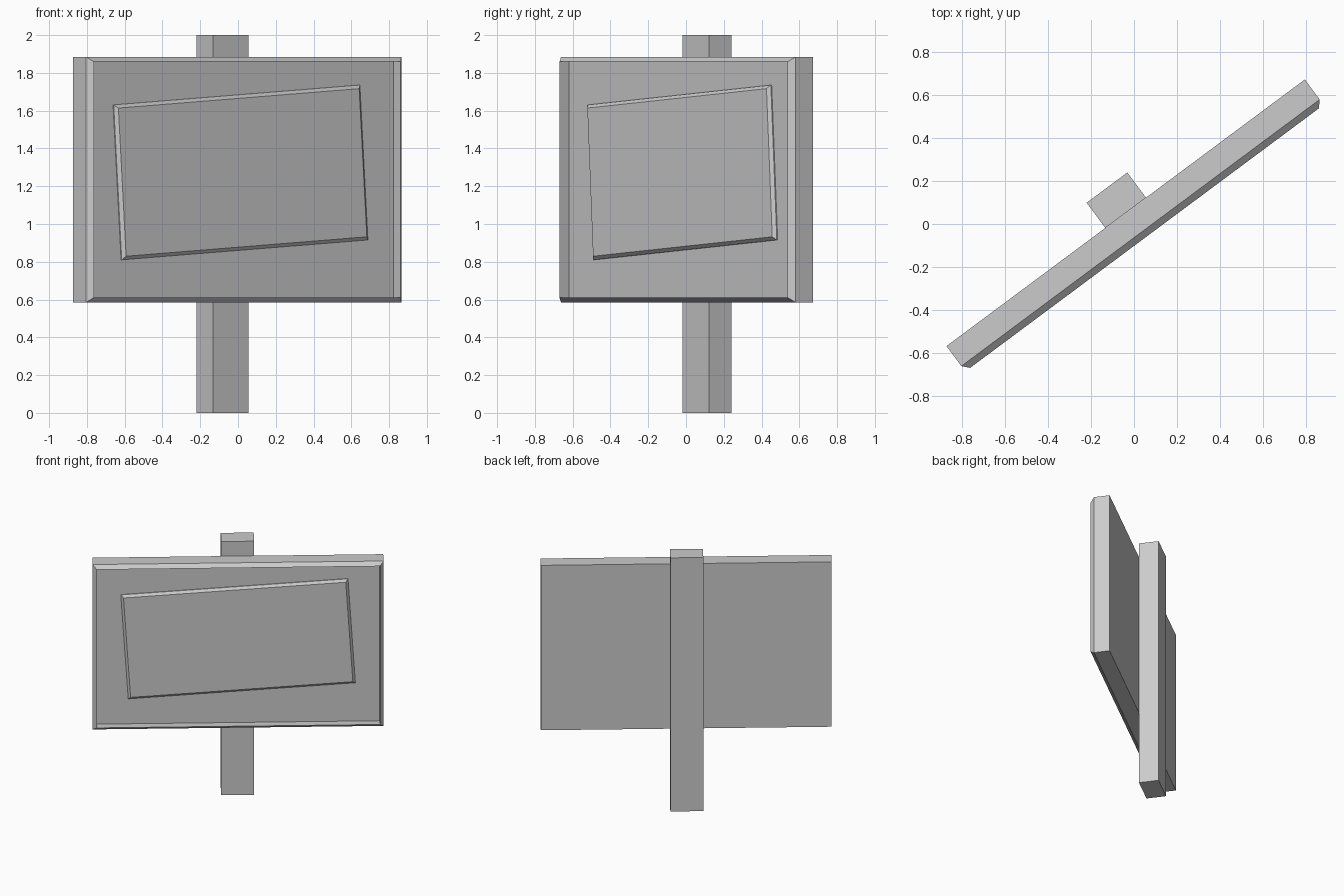
import bpy, bmesh, math
from mathutils import Matrix

if "Cube" in bpy.data.objects:
    bpy.data.objects.remove(bpy.data.objects["Cube"])

TURN = Matrix.Rotation(math.radians(36.65), 4, 'Z')   # whole sign is turned about z


def layered_block(name, layers, z, tilt=0.0):
    """Closed solid from rectangle loops (half width, half height, forward depth)."""
    bm = bmesh.new()
    loops = [[bm.verts.new((sx * w, -d, sz * h))
              for sx, sz in ((-1, -1), (1, -1), (1, 1), (-1, 1))]
             for w, h, d in layers]
    for a, b in zip(loops, loops[1:]):
        for i in range(4):
            j = (i + 1) % 4
            bm.faces.new((a[i], a[j], b[j], b[i]))
    bm.faces.new(loops[0][::-1])
    bm.faces.new(loops[-1])
    bmesh.ops.recalc_face_normals(bm, faces=bm.faces)
    mesh = bpy.data.meshes.new(name)
    bm.to_mesh(mesh)
    bm.free()
    obj = bpy.data.objects.new(name, mesh)
    bpy.context.collection.objects.link(obj)
    obj.matrix_world = (TURN @ Matrix.Translation((0, 0, z))
                        @ Matrix.Rotation(math.radians(-tilt), 4, 'Y'))
    return obj


# Upright post behind the board
layered_block("post", [(0.118, 1.0, -0.211), (0.118, 1.0, -0.065)], 1.0)

# Board with a bevelled raised rim around a shallow recess
layered_block("board", [(1.04, 0.65, -0.065), (1.04, 0.65, 0.051),
                        (1.012, 0.624, 0.082), (1.012, 0.624, 0.019)], 1.235)

# Slightly crooked notice with bevelled edges, set in the recess
layered_block("notice", [(0.814, 0.411, 0.005), (0.814, 0.411, 0.025),
                         (0.796, 0.393, 0.041)], 1.273, tilt=3.7)
